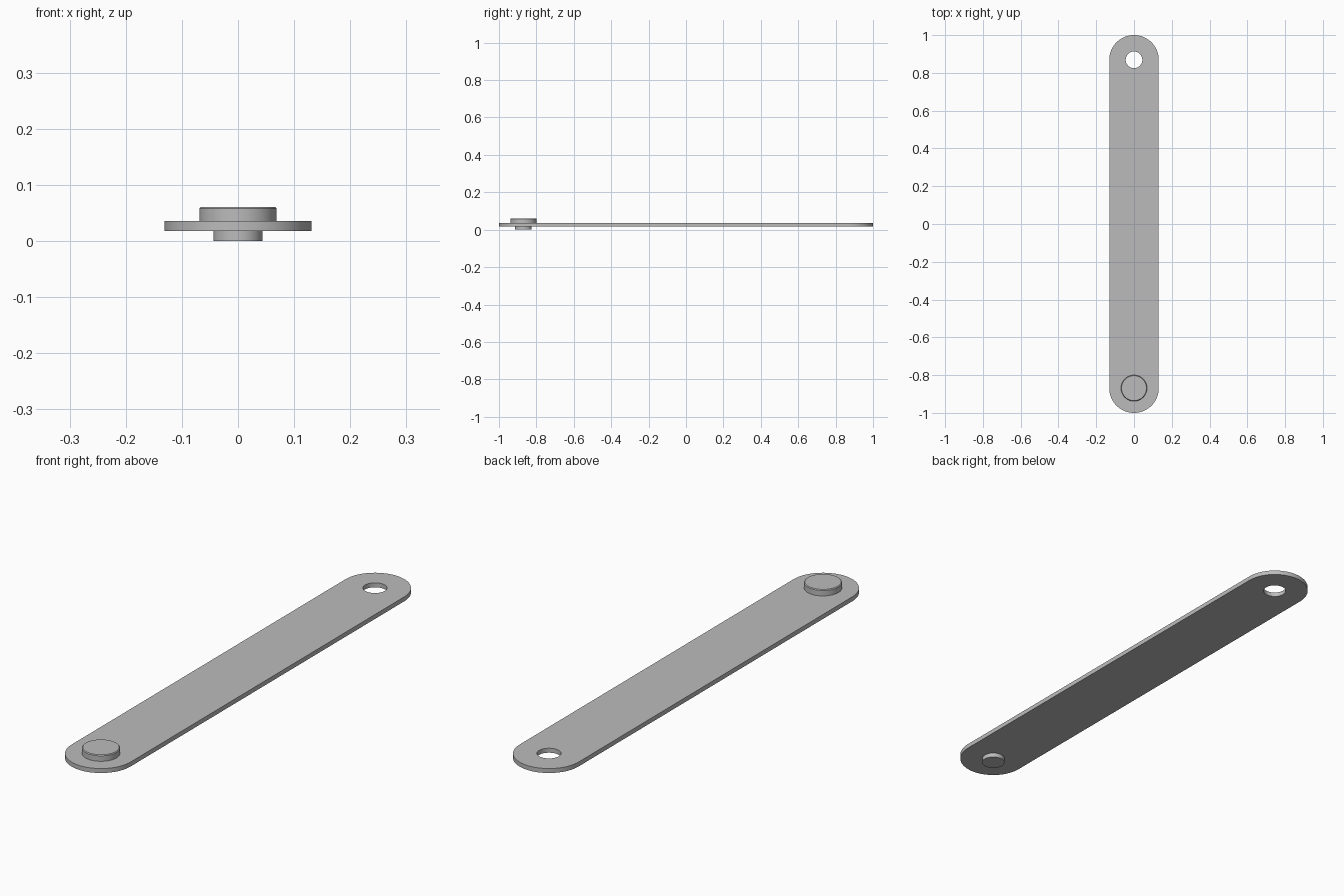
import bpy
import bmesh
from math import cos, sin, pi, radians

cube = bpy.data.objects.get("Cube")
if cube:
    bpy.data.objects.remove(cube, do_unlink=True)

HALF_WIDTH = 0.131
END_Y = 1 - HALF_WIDTH
PLATE_BOTTOM, PLATE_TOP = 0.018, 0.036
HOLE_RADIUS = 0.044
SEGMENTS = 64

grey = bpy.data.materials.new("plain grey metal")
grey.use_nodes = True
colour = (0.5, 0.5, 0.5, 1)
grey.diffuse_color = colour
grey.node_tree.nodes["Principled BSDF"].inputs["Base Color"].default_value = colour


def arc(cy, radius, start, end, steps):
    """Points along an arc centred on the long axis."""
    angles = [start + (end - start) * i / steps for i in range(steps + 1)]
    return [(radius * cos(a), cy + radius * sin(a)) for a in angles]


def add_loop(bm, points, z):
    verts = [bm.verts.new((x, y, z)) for x, y in points]
    return [bm.edges.new((v, verts[i - 1])) for i, v in enumerate(verts)]


def finish(bm, name):
    bmesh.ops.recalc_face_normals(bm, faces=bm.faces[:])
    mesh = bpy.data.meshes.new(name)
    bm.to_mesh(mesh)
    bm.free()
    mesh.materials.append(grey)
    obj = bpy.data.objects.new(name, mesh)
    bpy.context.collection.objects.link(obj)
    bpy.ops.object.select_all(action='DESELECT')
    obj.select_set(True)
    bpy.context.view_layer.objects.active = obj
    bpy.ops.object.shade_smooth_by_angle(angle=radians(30))
    return obj


# Flat bar with round ends and a hole at the back
bm = bmesh.new()
outline = (arc(END_Y, HALF_WIDTH, 0, pi, SEGMENTS // 2)
           + arc(-END_Y, HALF_WIDTH, pi, 2 * pi, SEGMENTS // 2))
hole = arc(END_Y, HOLE_RADIUS, 0, 2 * pi, SEGMENTS)[:-1]
edges = add_loop(bm, outline, PLATE_BOTTOM) + add_loop(bm, hole, PLATE_BOTTOM)
bmesh.ops.triangle_fill(bm, edges=edges, use_beauty=True, normal=(0, 0, 1))
result = bmesh.ops.extrude_face_region(bm, geom=bm.faces[:], use_keep_orig=True)
top = [v for v in result["geom"] if isinstance(v, bmesh.types.BMVert)]
bmesh.ops.translate(bm, verts=top, vec=(0, 0, PLATE_TOP - PLATE_BOTTOM))
finish(bm, "link_bar")

# Rivet: stacked rings form the pin and the wide head with a chamfered rim
bm = bmesh.new()
profile = [(0.044, 0), (0.044, PLATE_TOP), (0.069, PLATE_TOP),
           (0.069, 0.058), (0.066, 0.061)]
rings = [add_loop(bm, arc(-END_Y, r, 0, 2 * pi, SEGMENTS)[:-1], z)
         for r, z in profile]
for lower, upper in zip(rings, rings[1:]):
    bmesh.ops.bridge_loops(bm, edges=lower + upper)
for cap in (rings[0], rings[-1]):
    bmesh.ops.contextual_create(bm, geom=cap)
finish(bm, "rivet")
